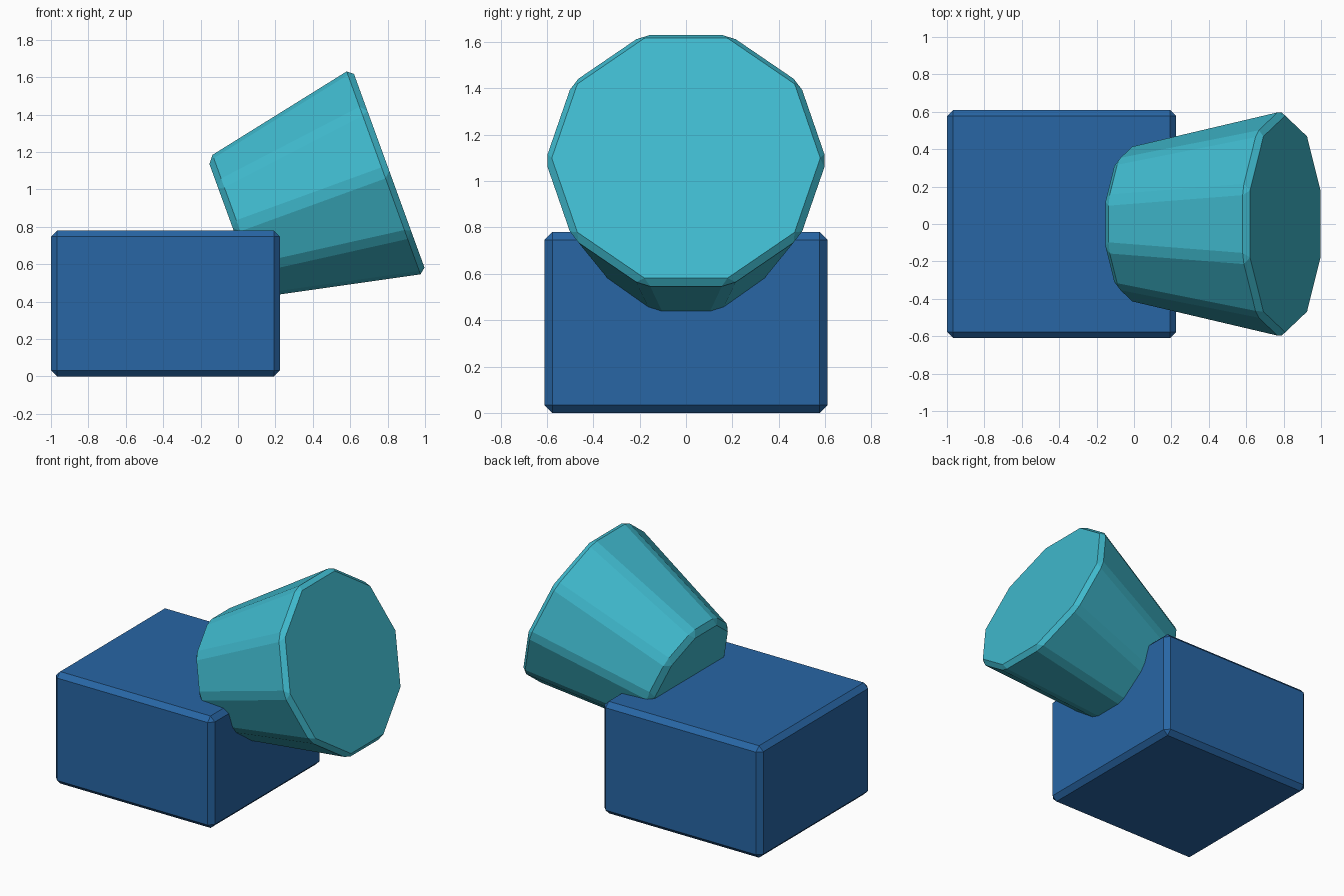
import bpy, bmesh, math
from mathutils import Matrix

if "Cube" in bpy.data.objects:
    bpy.data.objects.remove(bpy.data.objects["Cube"])

BEVEL = 0.033


def material(name, color):
    mat = bpy.data.materials.new(name)
    mat.diffuse_color = (*color, 1.0)
    mat.use_nodes = True
    mat.node_tree.nodes["Principled BSDF"].inputs["Base Color"].default_value = mat.diffuse_color
    return mat


def finish(name, bm, mat):
    """Turn a bmesh into a flat-shaded object with chamfered edges."""
    bmesh.ops.recalc_face_normals(bm, faces=bm.faces[:])
    mesh = bpy.data.meshes.new(name)
    bm.to_mesh(mesh)
    bm.free()
    obj = bpy.data.objects.new(name, mesh)
    bpy.context.collection.objects.link(obj)
    mesh.materials.append(mat)
    mod = obj.modifiers.new("chamfer", 'BEVEL')
    mod.width = BEVEL
    mod.segments = 1
    mod.limit_method = 'ANGLE'
    mod.angle_limit = math.radians(30)
    return obj


# Rectangular body
bm = bmesh.new()
bmesh.ops.create_cube(bm, size=1)
bmesh.ops.scale(bm, vec=(1.225, 1.22, 0.78), verts=bm.verts)
body = finish("body", bm, material("blue", (0.021, 0.133, 0.376)))
body.location = (-0.3875, 0, 0.39)

# Ten-sided flared barrel, tilted up by 20 degrees, wide end outwards
SIDES, R_SMALL, R_BIG, DEPTH = 10, 0.417, 0.614, 0.891
bm = bmesh.new()
rings = []
for radius, z in ((R_SMALL, -DEPTH / 2), (R_BIG, DEPTH / 2)):
    ring = []
    for i in range(SIDES):
        a = math.tau * i / SIDES
        ring.append(bm.verts.new((radius * math.sin(a), radius * math.cos(a), z)))
    rings.append(ring)
    bm.faces.new(ring)
for i in range(SIDES):
    j = (i + 1) % SIDES
    bm.faces.new((rings[0][i], rings[0][j], rings[1][j], rings[1][i]))
barrel = finish("flared_barrel", bm, material("teal", (0.05, 0.485, 0.61)))
barrel.rotation_euler = (0, math.radians(70), 0)
barrel.location = (0.390, 0, 0.947)
